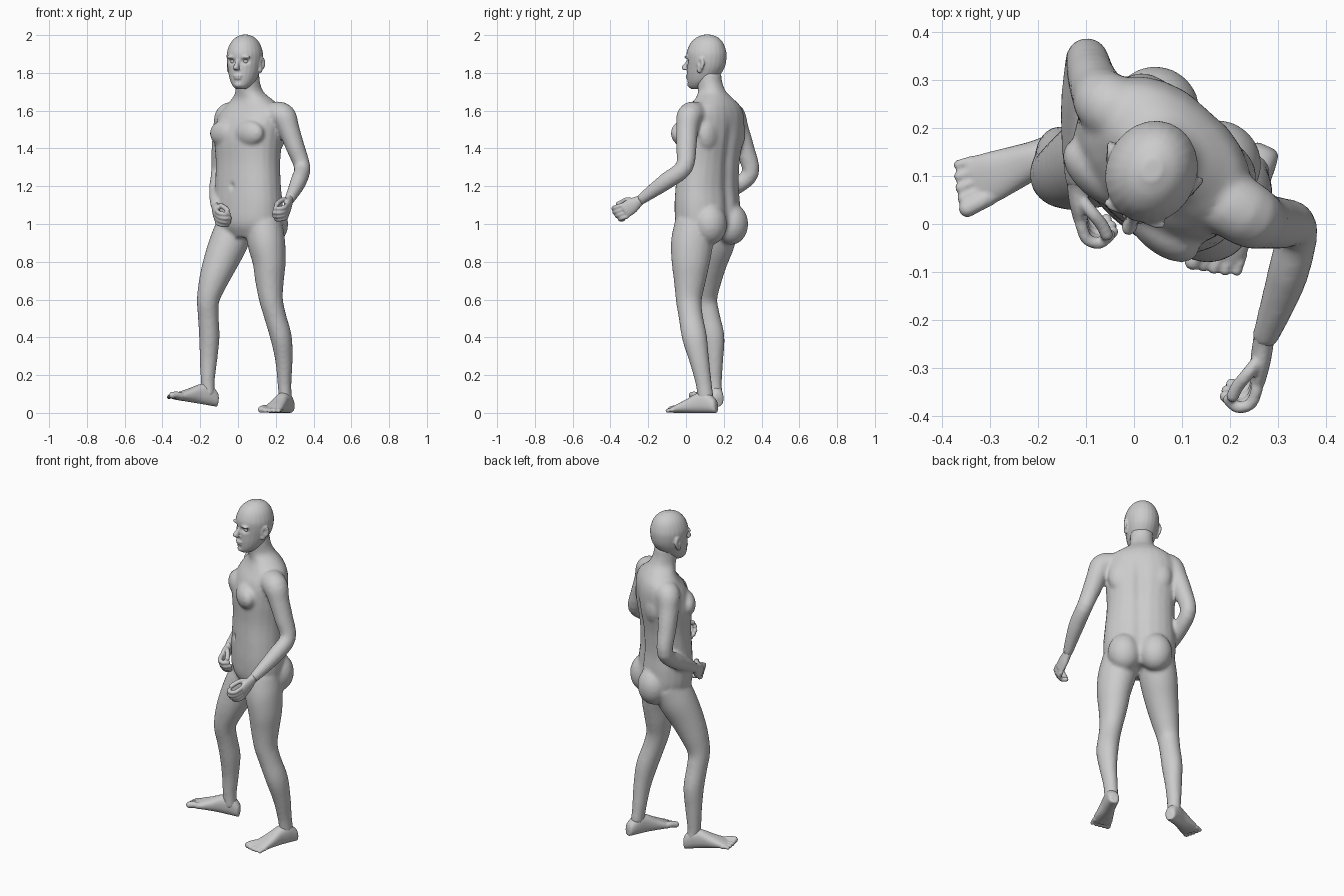
import bpy, bmesh, math
from mathutils import Vector, Matrix

cube = bpy.data.objects.get("Cube")
if cube:
    bpy.data.objects.remove(cube, do_unlink=True)

skin = bpy.data.materials.new("plain grey")
skin.use_nodes = True
GREY = (0.6, 0.6, 0.6, 1)
skin.diffuse_color = GREY
skin.node_tree.nodes["Principled BSDF"].inputs["Base Color"].default_value = GREY

YAW = math.radians(41)                      # the torso is turned to its right
SIDE = Vector((math.cos(YAW), -math.sin(YAW), 0))
FRONT = Vector((-math.sin(YAW), -math.cos(YAW), 0))
X, Z = Vector((1, 0, 0)), Vector((0, 0, 1))


def body_point(s, f, z):
    return Vector((0.056, 0.12, z)) + SIDE * s + FRONT * f


def spline(rows, steps=4):
    r = [Vector(row) for row in rows]
    r = [r[0] * 2 - r[1]] + r + [r[-1] * 2 - r[-2]]
    out = []
    for a, b, c, d in zip(r, r[1:], r[2:], r[3:]):
        for i in range(steps):
            t = i / steps
            out.append((b * 2 + (c - a) * t + (a * 2 - b * 5 + c * 4 - d) * t * t
                        + (b * 3 - a - c * 3 + d) * t ** 3) * 0.5)
    return out + [r[-2]]


def loft(bm, rows, side, axis=None, power=1.0, seg=24):
    """Skin elliptical sections; a row is x, y, z, half width, half depth."""
    rows = spline(rows)
    pts = [Vector(r[:3]) for r in rows]
    rings = []
    for i, r in enumerate(rows):
        t = axis or (pts[min(i + 1, len(pts) - 1)] - pts[max(i - 1, 0)]).normalized()
        u = (side - t * side.dot(t)).normalized()
        v = t.cross(u)
        ring = []
        for k in range(seg):
            c, s = math.cos(math.tau * k / seg), math.sin(math.tau * k / seg)
            c = math.copysign(abs(c) ** power, c)
            s = math.copysign(abs(s) ** power, s)
            ring.append(bm.verts.new(pts[i] + u * (c * r[3]) + v * (s * r[4])))
        rings.append(ring)
    for a, b in zip(rings, rings[1:]):
        for k in range(seg):
            bm.faces.new((a[k], a[k - 1], b[k - 1], b[k]))
    bm.faces.new(rings[0])
    bm.faces.new(rings[-1])


def ball(bm, centre, radii, yaw=0.0):
    m = Matrix.Translation(centre) @ Matrix.Rotation(yaw, 4, 'Z') @ Matrix.Diagonal((*radii, 1))
    bmesh.ops.create_uvsphere(bm, u_segments=20, v_segments=12, radius=1, matrix=m)


def digit(bm, points, r, side):
    loft(bm, [(*p, r, r) for p in points], side, seg=12)
    ball(bm, points[-1], (r, r, r))


def finish(name, bm, voxel, smooth):
    """Fuse the overlapping forms into one skin."""
    bmesh.ops.recalc_face_normals(bm, faces=bm.faces)
    me = bpy.data.meshes.new(name)
    bm.to_mesh(me)
    bm.free()
    ob = bpy.data.objects.new(name, me)
    bpy.context.collection.objects.link(ob)
    me.materials.append(skin)
    bpy.ops.object.select_all(action='DESELECT')
    ob.select_set(True)
    bpy.context.view_layer.objects.active = ob
    mod = ob.modifiers.new("fuse", 'REMESH')
    mod.mode = 'VOXEL'
    mod.voxel_size = voxel
    mod = ob.modifiers.new("soften", 'SMOOTH')
    mod.factor = 0.5
    mod.iterations = smooth
    for m in ("fuse", "soften"):
        bpy.ops.object.modifier_apply(modifier=m)
    bpy.ops.object.shade_smooth_by_angle(angle=math.radians(45))
    return ob


def push(ob, centre, radii, move):
    """Soft sculpt dab in the object's own space."""
    for v in ob.data.vertices:
        d = v.co - Vector(centre)
        q = sum((d[i] / radii[i]) ** 2 for i in range(3))
        if q < 6:
            v.co += Vector(move) * math.exp(-q)


# Torso and neck
bm = bmesh.new()
loft(bm, [(.06, .11, .93, .14, .1), (.058, .115, 1.0, .19, .14), (.056, .113, 1.1, .198, .142),
          (.053, .112, 1.2, .192, .135), (.053, .12, 1.33, .186, .135), (.055, .13, 1.46, .196, .146),
          (.068, .14, 1.56, .196, .132), (.078, .15, 1.62, .17, .105), (.073, .15, 1.66, .118, .085),
          (.06, .138, 1.7, .073, .072), (.05, .125, 1.75, .064, .066), (.045, .12, 1.8, .064, .066)],
     SIDE, Z, 0.9)
for k in (-1, 1):
    ball(bm, body_point(k * .085, .095, 1.48), (.095, .052, .07), -YAW)    # chest muscles
    ball(bm, body_point(k * .085, -.085, 1.0), (.092, .088, .11), -YAW)    # buttocks
    ball(bm, body_point(k * .1, -.09, 1.48), (.075, .05, .1), -YAW)        # shoulder blades

# Legs
loft(bm, [(.135, .05, 1.0, .1, .11), (.15, .032, .9, .1, .112), (.165, .025, .8, .088, .102),
          (.167, .02, .7, .076, .085), (.175, .015, .6, .063, .069), (.197, .025, .51, .058, .064),
          (.228, .045, .4, .057, .066), (.243, .07, .28, .046, .053), (.246, .093, .16, .037, .043),
          (.25, .105, .07, .034, .042)], X)
loft(bm, [(-.01, .175, 1.0, .1, .11), (-.05, .15, .9, .102, .108), (-.092, .125, .8, .092, .094),
          (-.13, .108, .7, .077, .08), (-.158, .102, .6, .06, .064), (-.157, .12, .51, .055, .06),
          (-.152, .143, .4, .054, .061), (-.156, .15, .28, .046, .047), (-.16, .15, .17, .037, .04),
          (-.155, .152, .09, .034, .04)], X)

# Arms
loft(bm, [(.19, .05, 1.58, .07, .07), (.24, .018, 1.57, .068, .068), (.27, .006, 1.5, .056, .058),
          (.302, .002, 1.41, .05, .054), (.34, -.01, 1.3, .043, .047), (.322, -.1, 1.23, .043, .045),
          (.295, -.18, 1.172, .035, .036), (.27, -.245, 1.125, .026, .028)], X)
loft(bm, [(-.01, .22, 1.58, .07, .07), (-.055, .25, 1.57, .068, .066), (-.076, .275, 1.5, .056, .058),
          (-.09, .31, 1.4, .05, .052), (-.1, .342, 1.27, .043, .045), (-.11, .25, 1.19, .043, .044),
          (-.117, .16, 1.135, .034, .036), (-.118, .085, 1.09, .026, .028)], X)
body = finish("body", bm, 0.01, 5)

# Spine groove and navel
for z in (1.1, 1.22, 1.34, 1.46):
    push(body, body_point(0, -.14, z), (.03, .03, .08), FRONT * .012)
push(body, body_point(0, .135, 1.2), (.012, .03, .016), FRONT * -.014)


# Hands, half closed with the palm inward
def hand(name, wrist, knuckle, k):
    bm = bmesh.new()
    wrist, knuckle = Vector(wrist), Vector(knuckle)
    across = Vector((0, .45, -.88))
    mid = wrist.lerp(knuckle, 0.5)
    loft(bm, [(*wrist.lerp(knuckle, -.3), .026, .022), (*wrist, .027, .022),
              (*mid, .04, .021), (*knuckle, .042, .016)], across)
    for i, size in enumerate((.95, 1.05, 1, .85)):
        base = knuckle + across * (.022 * i - .033)
        bend = [(0, 0, 0), (-.014, -.036, -.012), (-.043, -.045, -.018), (-.064, -.028, -.018)]
        digit(bm, [base + Vector((k * a, b, c)) * size for a, b, c in bend], .0125, across)
    root = mid - across * .03
    bend = [(0, .02, 0), (-.028, -.015, .004), (-.048, -.04, -.008), (-.058, -.06, -.018)]
    digit(bm, [root + Vector((k * a, b, c)) for a, b, c in bend], .0135, Z)
    finish(name, bm, 0.005, 2)


hand("left_hand", (.27, -.245, 1.125), (.258, -.325, 1.07), 1)
hand("right_hand", (-.118, .085, 1.09), (-.112, .018, 1.04), -1)


# Feet with separate toes
def foot(name, heel, toe, k):
    bm = bmesh.new()
    heel, toe = Vector(heel), Vector(toe)
    fwd = (toe - heel).normalized()
    inner = fwd.cross(Z).normalized() * k
    up = inner.cross(fwd) * k
    length = (toe - heel).length
    profile = [(0, .018, .024), (.04, .031, .038), (.2, .037, .056), (.38, .039, .052),
               (.58, .047, .036), (.74, .053, .024), (.85, .05, .015)]
    loft(bm, [(*(heel + fwd * (length * t) + up * h), w, h) for t, w, h in profile], inner, fwd, 0.85)
    for i in range(5):
        r = .018 if i == 0 else .0135 - .0007 * i
        start = heel + fwd * (length * .76) + inner * (.037 - .0205 * i) + up * (r + .004)
        end = heel + fwd * (length * (.955 - .004 * i * i)) + inner * (.043 - .023 * i) + up * r
        digit(bm, [start, start.lerp(end, .5) + up * .004, end], r, inner)
    finish(name, bm, 0.005, 2)


foot("left_foot", (.277, .163, 0), (.157, -.108, 0), 1)
foot("right_foot", (-.113, .172, .033), (-.378, .066, .078), -1)

# Head, shaped facing forward and then turned
bm = bmesh.new()
loft(bm, [(0, y, z, a, b) for y, z, a, b in (
    (.008, 2.002, .02, .024), (.008, 1.985, .052, .062), (.006, 1.955, .077, .09),
    (.004, 1.91, .093, .107), (.004, 1.87, .094, .107), (0, 1.83, .088, .102),
    (-.012, 1.79, .078, .09), (-.025, 1.755, .064, .075), (-.042, 1.73, .045, .054),
    (-.05, 1.715, .026, .034))], X, Z)
loft(bm, [(0, -.093, 1.872, .01, .012), (0, -.106, 1.85, .011, .015),
          (0, -.12, 1.83, .015, .018), (0, -.112, 1.815, .017, .016)], X, Z)      # nose
for y, z, w in ((-.1, 1.785, .026), (-.098, 1.772, .023)):
    ball(bm, (0, y, z), (w, .012, .007))                                         # lips
ball(bm, (0, -.088, 1.738), (.022, .016, .016))                                  # chin
for k in (-1, 1):
    ball(bm, (k * .038, -.09, 1.884), (.032, .014, .009))                        # brows
    ball(bm, (k * .094, .008, 1.85), (.012, .026, .036), k * -.35)               # ears
    ball(bm, (k * .091, 0, 1.817), (.009, .014, .018))                           # ear lobes
head = finish("head", bm, 0.005, 3)
for k in (-1, 1):
    push(head, (k * .037, -.095, 1.861), (.021, .03, .013), (0, .016, 0))        # eye sockets
    push(head, (k * .105, .004, 1.852), (.014, .012, .018), (-k * .009, 0, 0))   # ear hollows
head.location = (.035, .105, 0)
head.rotation_euler.z = math.radians(-22)

# Eyes, set into the sockets
bm = bmesh.new()
for k in (-1, 1):
    ball(bm, (k * .036, -.073, 1.861), (.015, .015, .0125))
eyes = finish("eyes", bm, 0.004, 1)
eyes.location = head.location
eyes.rotation_euler = head.rotation_euler
